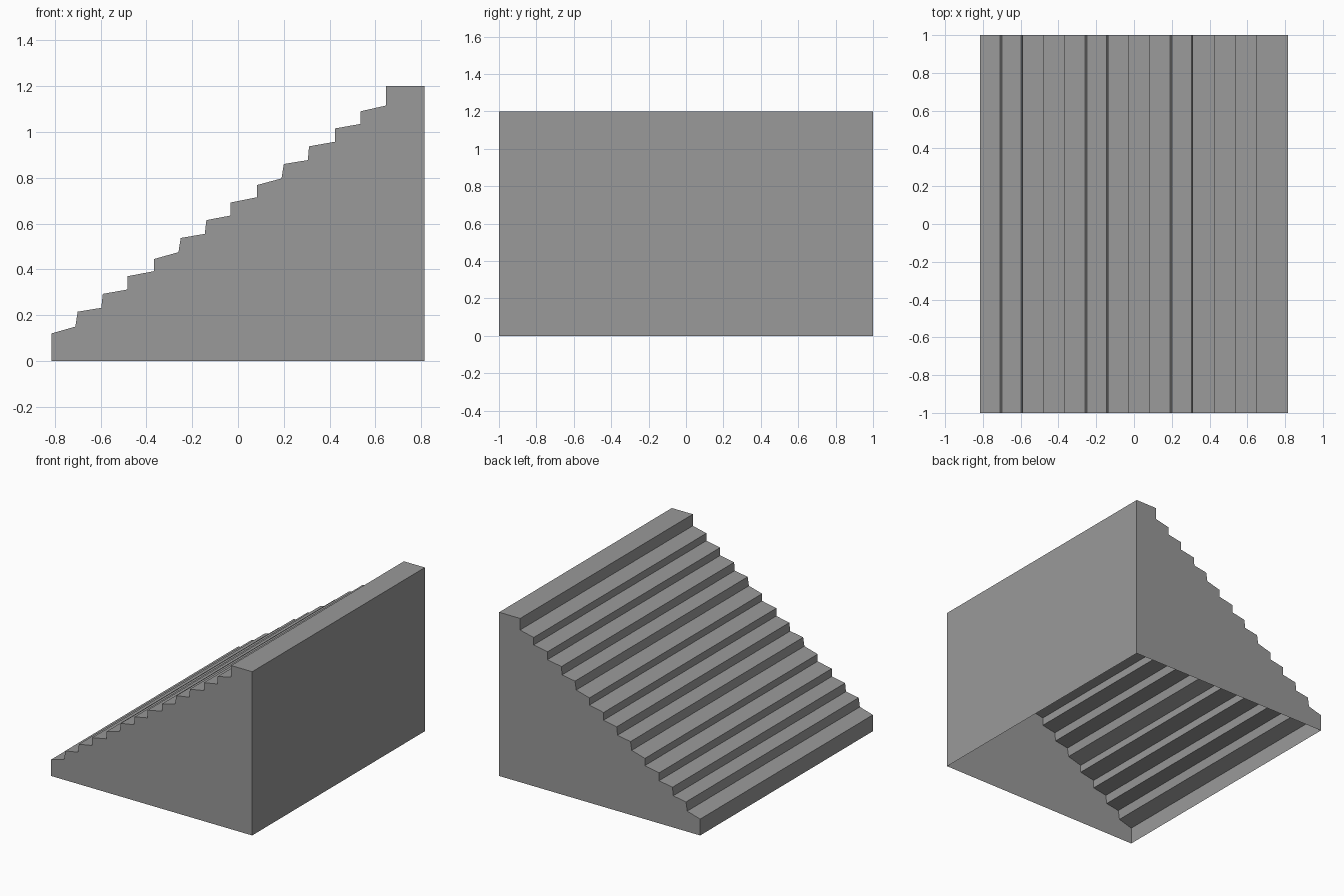
import bpy
import bmesh

# Remove the default object
cube = bpy.data.objects.get("Cube")
if cube:
    bpy.data.objects.remove(cube, do_unlink=True)

# Overall size
HALF_X = 0.815
HALF_Y = 1.0
HEIGHT = 1.2

# Each sloping tread: front x, front z, back x, back z
TREADS = [
    (-HALF_X, 0.12, -0.71, 0.15),
    (-0.70, 0.215, -0.597, 0.232),
    (-0.59, 0.293, -0.482, 0.312),
    (-0.482, 0.37, -0.367, 0.392),
    (-0.367, 0.445, -0.26, 0.475),
    (-0.25, 0.537, -0.145, 0.555),
    (-0.138, 0.615, -0.032, 0.635),
    (-0.032, 0.692, 0.083, 0.715),
    (0.083, 0.768, 0.19, 0.797),
    (0.20, 0.86, 0.305, 0.877),
    (0.31, 0.937, 0.423, 0.957),
    (0.423, 1.015, 0.535, 1.035),
    (0.535, 1.09, 0.645, 1.115),
    (0.645, HEIGHT, HALF_X, HEIGHT),
]


def make_material(name, value):
    colour = (value, value, value, 1.0)
    material = bpy.data.materials.new(name)
    material.use_nodes = True
    material.diffuse_color = colour
    shader = next(n for n in material.node_tree.nodes if n.type == "BSDF_PRINCIPLED")
    shader.inputs["Base Color"].default_value = colour
    return material


def stair_profile():
    """Side outline, from the foot of the low edge to the foot of the tall wall."""
    points = [(-HALF_X, 0.0)]
    for front_x, front_z, back_x, back_z in TREADS:
        points += [(front_x, front_z), (back_x, back_z)]
    points.append((HALF_X, 0.0))
    return points


def build_staircase(material):
    """Hollow shell: stepped skin, tall wall and two side walls, open underneath."""
    bm = bmesh.new()
    outline = stair_profile()
    near = [bm.verts.new((x, -HALF_Y, z)) for x, z in outline]
    far = [bm.verts.new((x, HALF_Y, z)) for x, z in outline]

    # Treads, risers and end walls
    for i in range(len(outline) - 1):
        bm.faces.new((near[i], far[i], far[i + 1], near[i + 1]))

    # Stepped side walls
    bm.faces.new(near[::-1])
    bm.faces.new(far)
    bmesh.ops.recalc_face_normals(bm, faces=bm.faces)

    mesh = bpy.data.meshes.new("staircase")
    bm.to_mesh(mesh)
    bm.free()
    mesh.materials.append(material)
    staircase = bpy.data.objects.new("staircase", mesh)
    bpy.context.collection.objects.link(staircase)
    return staircase


build_staircase(make_material("stone grey", 0.32))
